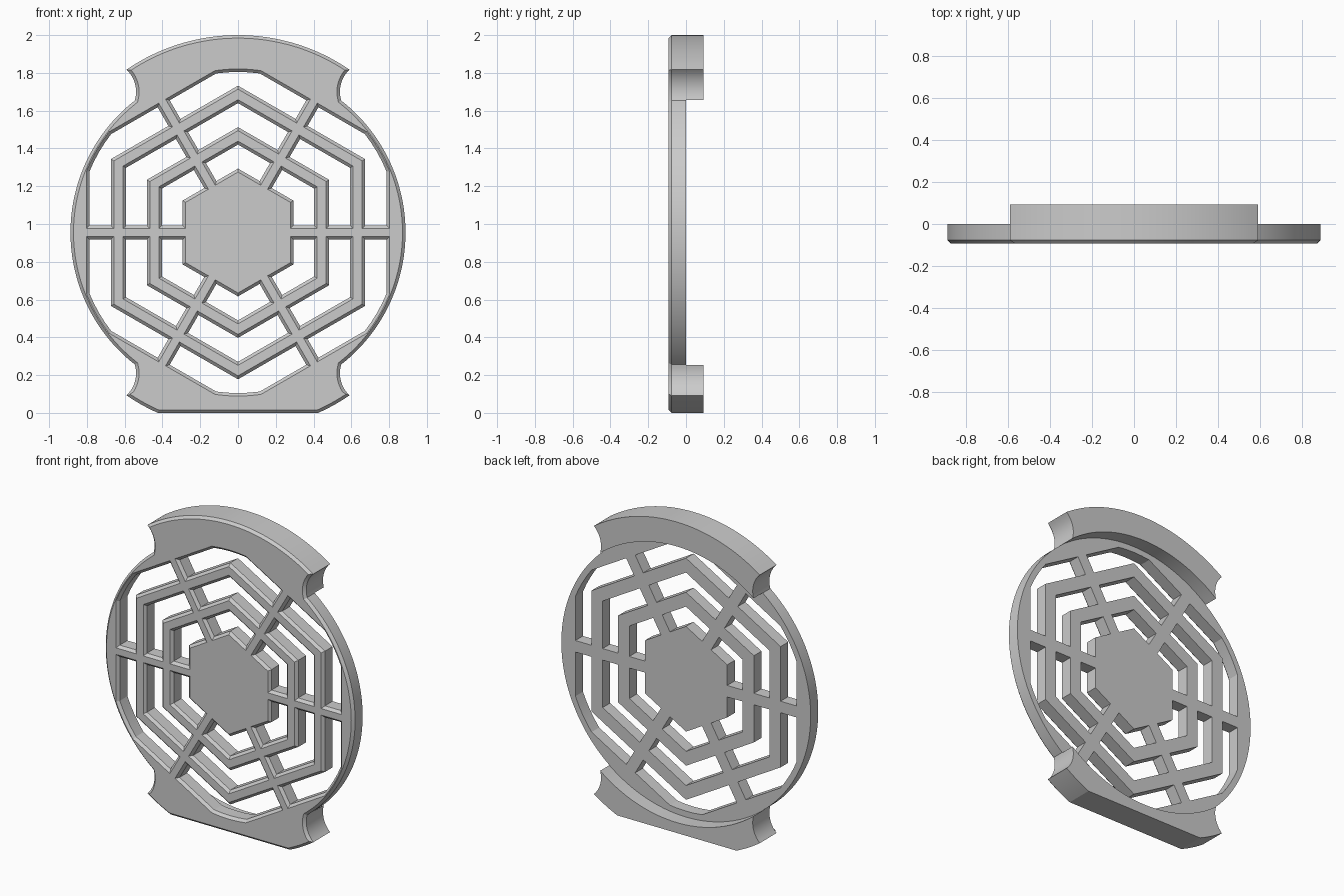
import bpy, bmesh
from math import sin, cos, tan, acos, asin, atan2, radians, degrees, hypot

if "Cube" in bpy.data.objects:
    bpy.data.objects.remove(bpy.data.objects["Cube"])

CZ = 0.955        # height of the grille centre
RING = 0.887      # ring radius
CAP = 1.045       # radius of the top and bottom caps
DEPTH = 0.093     # half of the total thickness
CH = 0.016        # front chamfer
SPOKE = 0.037     # half width of a spoke

grey = bpy.data.materials.new("plain_grey")
grey.use_nodes = True
grey.diffuse_color = (0.6, 0.6, 0.6, 1)
grey.node_tree.nodes["Principled BSDF"].inputs["Base Color"].default_value = (0.6, 0.6, 0.6, 1)


def polar(r, deg):
    return (r * cos(radians(deg)), r * sin(radians(deg)))


def arc(r, start, end, steps, cx=0, cz=0):
    pts = [polar(r, start + (end - start) * i / steps) for i in range(steps + 1)]
    return [(x + cx, z + cz) for x, z in pts]


def loft(bm, layers):
    """Join matching outlines, given as (y, points), into a closed solid."""
    rings = [[bm.verts.new((x, y, z + CZ)) for x, z in pts] for y, pts in layers]
    n = len(rings[0])
    for a, b in zip(rings, rings[1:]):
        for i in range(n):
            j = (i + 1) % n
            bm.faces.new((a[i], a[j], b[j], b[i]))
    first = bm.faces.new(rings[0])
    bm.faces.new(rings[-1])
    return first


def make_object(name, bm):
    bmesh.ops.recalc_face_normals(bm, faces=bm.faces)
    mesh = bpy.data.meshes.new(name)
    bm.to_mesh(mesh)
    bm.free()
    mesh.materials.append(grey)
    ob = bpy.data.objects.new(name, mesh)
    bpy.context.collection.objects.link(ob)
    return ob


# Outline: ring arc, concave notch, then cap arc, for one quarter
def quarter(cap_end):
    ring_end, cap_start = 52, 55.6
    nx, nz = 0.70, 0.745
    (px, pz), (qx, qz) = polar(CAP, cap_start), polar(RING, ring_end)
    a = degrees(atan2(qz - nz, qx - nx)) % 360
    b = degrees(atan2(pz - nz, px - nx)) % 360
    notch = arc(hypot(px - nx, pz - nz), a, b, 10, nx, nz)[1:-1]
    return arc(RING, 0, ring_end, 26) + notch + arc(CAP, cap_start, cap_end, 16)


flat_angle = degrees(asin(CZ / CAP))
lower = [(x, -z) for x, z in quarter(flat_angle)][:0:-1]
right = lower + quarter(90)
outline = right + [(-x, z) for x, z in right[-2::-1]]

# Body with a chamfered front face
bm = bmesh.new()
front = loft(bm, [(-DEPTH + CH, outline), (DEPTH, outline)])
bmesh.ops.recalc_face_normals(bm, faces=bm.faces)
bmesh.ops.inset_region(bm, faces=[front], thickness=CH, use_even_offset=True)
for v in front.verts:
    v.co.y = -DEPTH
body = make_object("grille_cover", bm)

# Recess behind the grille, leaving the two caps thick
bm = bmesh.new()
circle = arc(RING + 0.001, 0, 360, 180)[:-1]
loft(bm, [(0, circle), (DEPTH * 2, circle)])
recess = make_object("recess_cutter", bm)


# One opening between two spokes, bounded by two hexagons
def cell(inner, outer, half, clip):
    def mirror(p):
        u, v = p
        return (u * cos(radians(60)) + v * sin(radians(60)),
                u * sin(radians(60)) - v * cos(radians(60)))
    t = tan(radians(30))
    a, b = (inner, half), (outer, half)
    if clip:
        s = degrees(acos(outer / clip))
        corner = arc(clip, s, 60 - s, 4)
    else:
        corner = [(outer, outer * t)]
    return [a, b] + corner + [mirror(b), mirror(a), (inner, inner * t)]


def turn(pts, deg):
    c, s = cos(radians(deg)), sin(radians(deg))
    return [(x * c - z * s, x * s + z * c) for x, z in pts]


# Openings flare towards the front to chamfer the webs and spokes
bm = bmesh.new()
for inner, outer, clip in ((0.293, 0.403, 0), (0.483, 0.593, 0), (0.673, 0.787, 0.85)):
    for k in range(6):
        layers = []
        for y, grow in ((-DEPTH - CH / 2, CH * 1.5), (-DEPTH + CH, 0), (DEPTH, 0)):
            pts = cell(inner - grow, outer + grow, SPOKE - grow, clip and clip + grow)
            layers.append((y, turn(pts, 60 * k)))
        loft(bm, layers)
openings = make_object("opening_cutter", bm)

# Cut the recess and the openings, then discard the cutters
bpy.ops.object.select_all(action='DESELECT')
bpy.context.view_layer.objects.active = body
body.select_set(True)
for cutter in (recess, openings):
    cutter.hide_render = True
    mod = body.modifiers.new("cut", 'BOOLEAN')
    mod.operation = 'DIFFERENCE'
    mod.solver = 'EXACT'
    mod.object = cutter
    bpy.ops.object.modifier_apply(modifier=mod.name)
    bpy.data.objects.remove(cutter)

bpy.ops.object.shade_smooth_by_angle(angle=radians(12))
